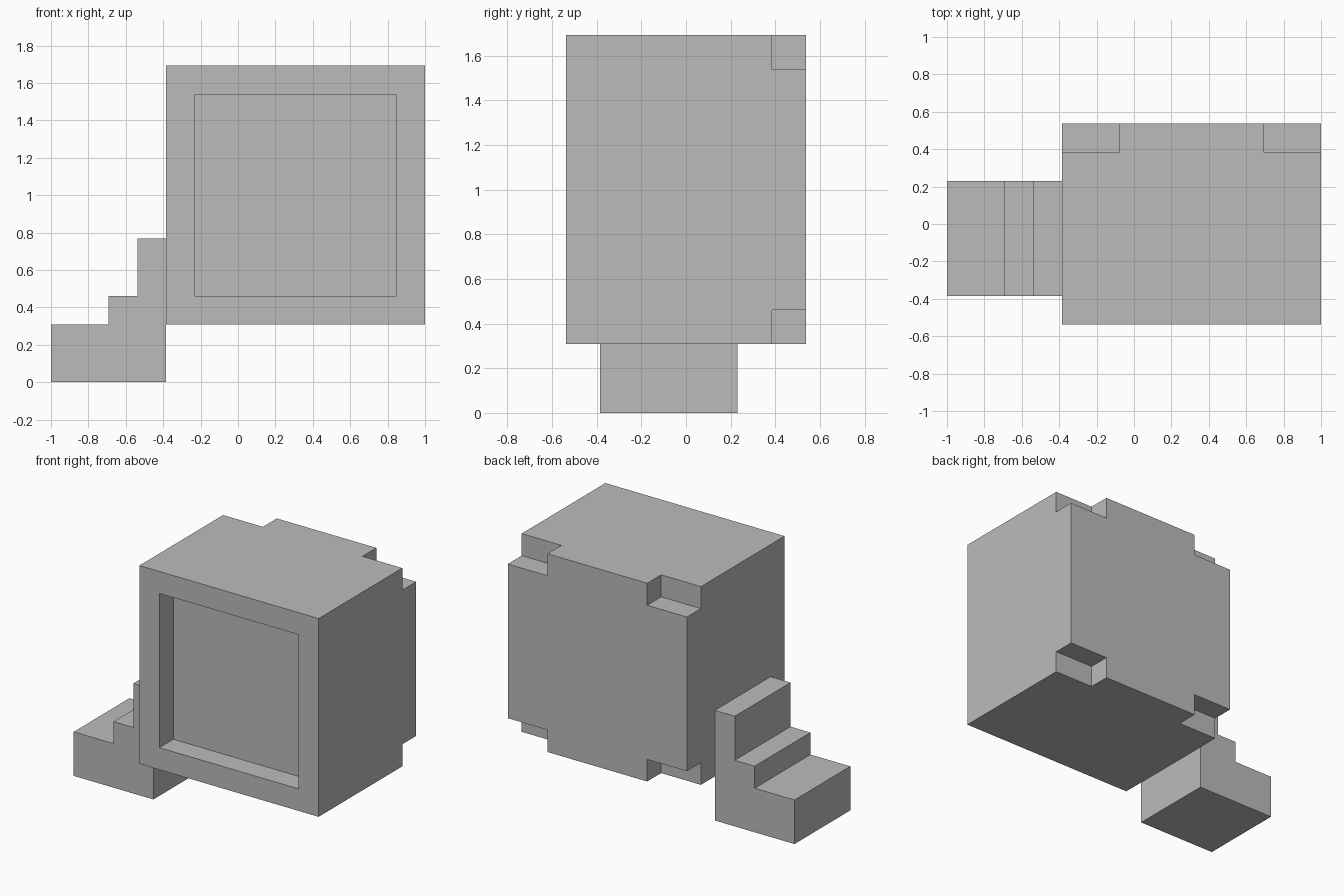
import bpy
import bmesh
from mathutils import Vector

cube = bpy.data.objects.get("Cube")
if cube:
    bpy.data.objects.remove(cube, do_unlink=True)

U = 2 / 13  # one block of the modelling grid

grey = bpy.data.materials.new("plain grey")
grey.use_nodes = True
grey.diffuse_color = (0.5, 0.5, 0.5, 1)
grey.node_tree.nodes["Principled BSDF"].inputs["Base Color"].default_value = (0.5, 0.5, 0.5, 1)


def add_object(name, bm):
    bmesh.ops.recalc_face_normals(bm, faces=bm.faces)
    mesh = bpy.data.meshes.new(name)
    bm.to_mesh(mesh)
    bm.free()
    mesh.materials.append(grey)
    obj = bpy.data.objects.new(name, mesh)
    bpy.context.collection.objects.link(obj)
    return obj


def box(name, low, high):
    """Box between two corners given in grid blocks."""
    low, high = Vector(low) * U, Vector(high) * U
    bm = bmesh.new()
    bmesh.ops.create_cube(bm, size=1)
    for v in bm.verts:
        v.co = (low + high) / 2 + v.co * (high - low)
    return add_object(name, bm)


def cut(target, low, high):
    """Subtract a box from the target and drop the cutter."""
    cutter = box("cutter", low, high)
    cutter.hide_render = True
    mod = target.modifiers.new("cut", "BOOLEAN")
    mod.operation = "DIFFERENCE"
    mod.solver = "EXACT"
    mod.object = cutter
    bpy.context.view_layer.objects.active = target
    bpy.ops.object.modifier_apply(modifier=mod.name)
    bpy.data.objects.remove(cutter, do_unlink=True)


# Main cabinet with a recessed front panel
cabinet = box("cabinet", (-2.5, -3.5, 2), (6.5, 3.5, 11))
cut(cabinet, (-1.5, -4.5, 3), (5.5, -2.5, 10))

# Notches in the four back corners
for x0, x1 in ((-3.5, -0.5), (4.5, 7.5)):
    for z0, z1 in ((1, 3), (10, 12)):
        cut(cabinet, (x0, 2.5, z0), (x1, 4.5, z1))

# Stepped block beside the cabinet: extruded side profile
profile = [(-6.5, 0), (-2.5, 0), (-2.5, 5), (-3.5, 5),
           (-3.5, 3), (-4.5, 3), (-4.5, 2), (-6.5, 2)]
bm = bmesh.new()
face = bm.faces.new([bm.verts.new((x * U, -2.5 * U, z * U)) for x, z in profile])
side = bmesh.ops.extrude_face_region(bm, geom=[face])["geom"]
bmesh.ops.translate(bm, vec=(0, 4 * U, 0),
                    verts=[g for g in side if isinstance(g, bmesh.types.BMVert)])
add_object("side_steps", bm)
